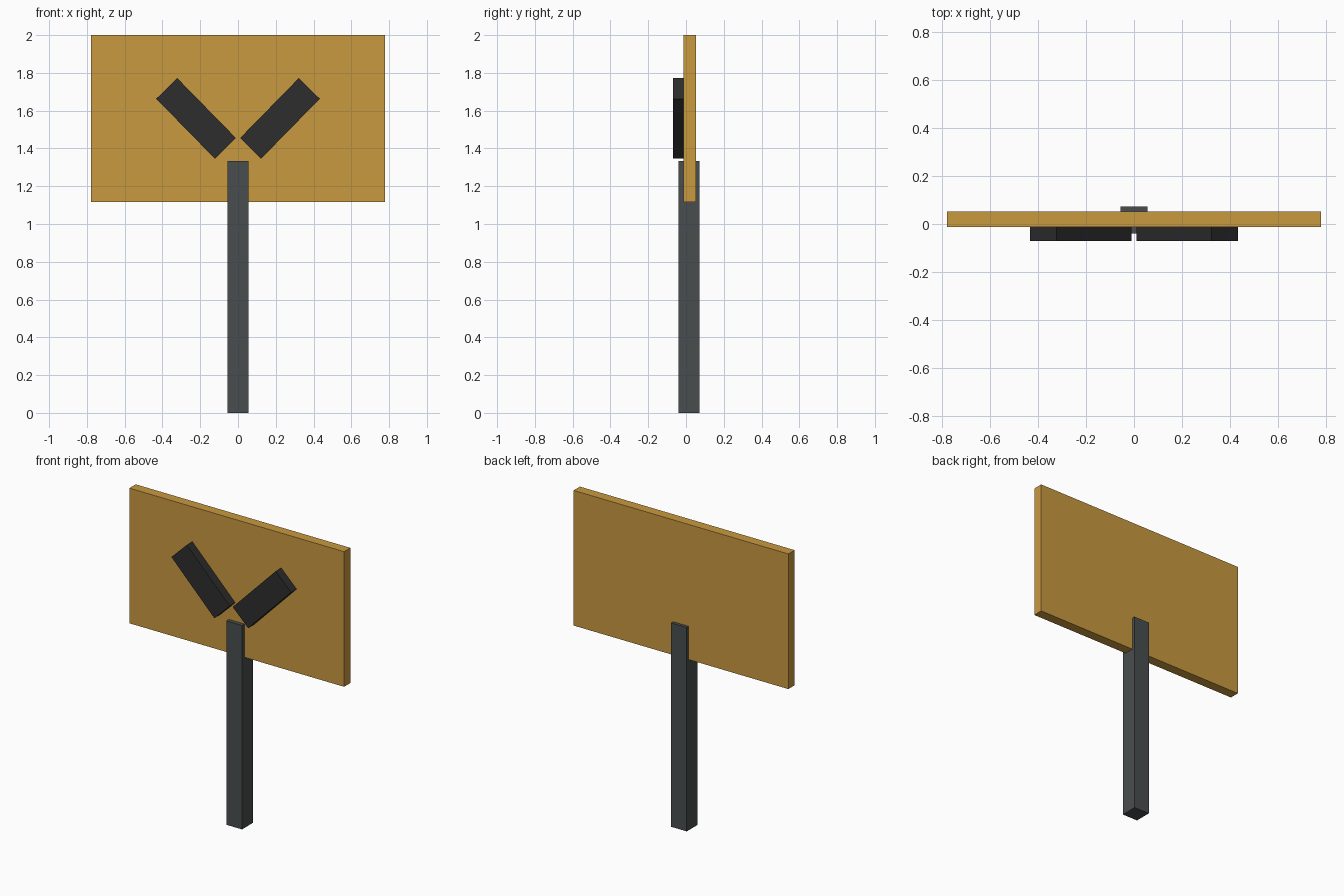
import bpy
import math

default = bpy.data.objects.get("Cube")
if default:
    bpy.data.objects.remove(default, do_unlink=True)


def material(name, rgb):
    mat = bpy.data.materials.new(name)
    mat.use_nodes = True
    color = (*rgb, 1.0)
    mat.diffuse_color = color
    mat.node_tree.nodes["Principled BSDF"].inputs["Base Color"].default_value = color
    return mat


def box(name, center, size, mat, tilt=0.0):
    bpy.ops.mesh.primitive_cube_add(size=1)
    obj = bpy.context.object
    obj.name = name
    obj.scale = size
    bpy.ops.object.transform_apply(location=False, rotation=False, scale=True)
    obj.location = center
    obj.rotation_euler.y = tilt
    obj.data.materials.append(mat)
    return obj


amber = material("amber_board", (0.584, 0.319, 0.051))
steel = material("grey_steel", (0.066, 0.076, 0.077))
black = material("black_paint", (0.026, 0.026, 0.026))

# Square post, standing slightly proud of both board faces
box("post", (0, 0.017, 0.667), (0.112, 0.111, 1.334), steel)

# Sign board
box("sign_board", (0, 0.0195, 1.558), (1.554, 0.065, 0.884), amber)

# Two raised bars forming a V on the front
for side, label in ((1, "left"), (-1, "right")):
    box(label + "_bar", (side * 0.222, -0.041, 1.559), (0.444, 0.058, 0.156),
        black, tilt=-side * math.radians(45.6))
